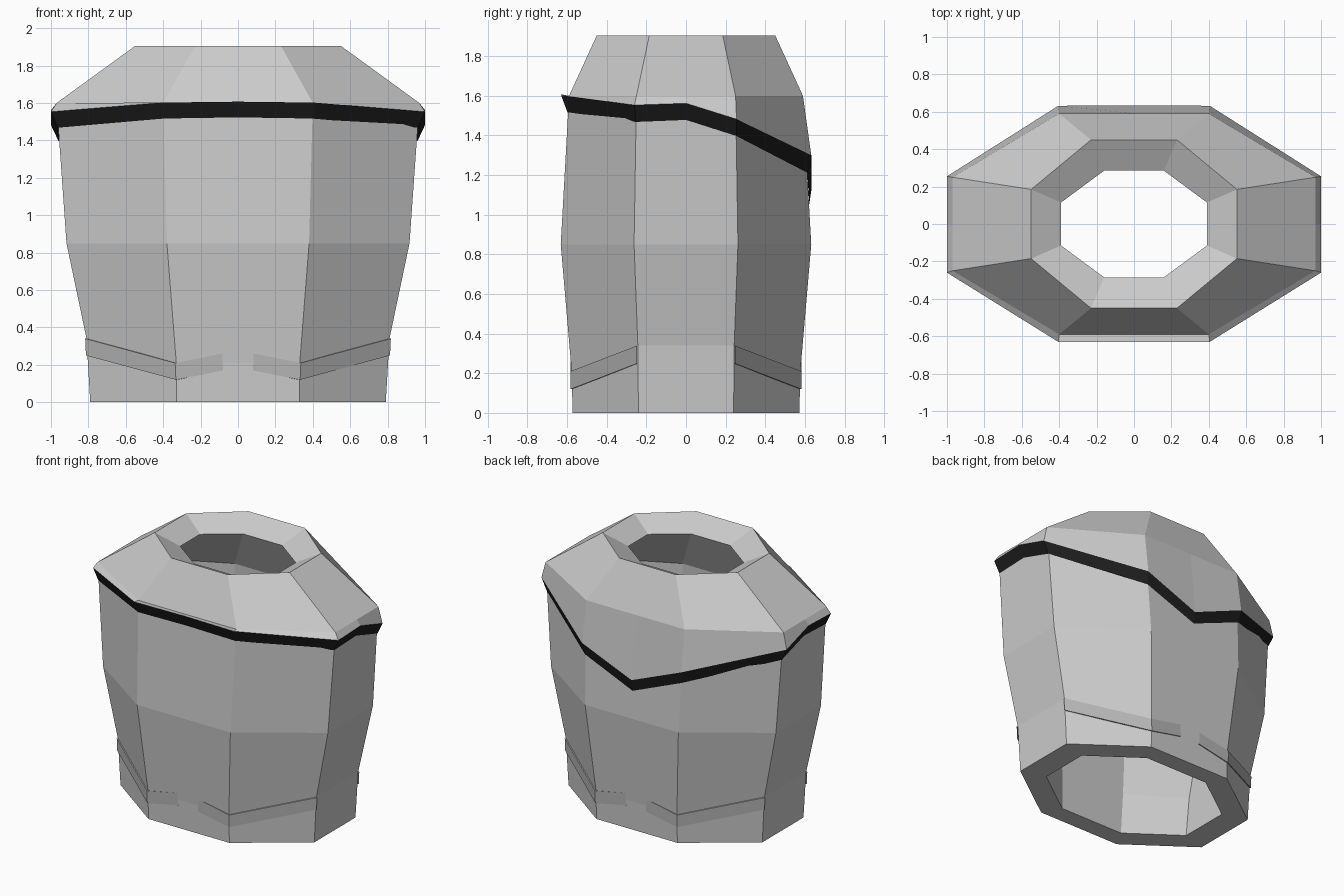
import bpy, bmesh

if "Cube" in bpy.data.objects:
    bpy.data.objects.remove(bpy.data.objects["Cube"])


def material(name, v):
    m = bpy.data.materials.new(name)
    m.diffuse_color = (v, v, v, 1)
    m.use_nodes = True
    m.node_tree.nodes["Principled BSDF"].inputs["Base Color"].default_value = m.diffuse_color
    return m


def make(name, rows, closed=True, wrap=False, mat=None):
    """Skin a list of equal-length point rows with quads."""
    bm = bmesh.new()
    vs = [[bm.verts.new(p) for p in row] for row in rows]
    n = len(rows[0])
    pairs = list(zip(vs, vs[1:])) + ([(vs[-1], vs[0])] if wrap else [])
    for a, b in pairs:
        for i in range(n if closed else n - 1):
            j = (i + 1) % n
            bm.faces.new((a[i], a[j], b[j], b[i]))
    bmesh.ops.recalc_face_normals(bm, faces=bm.faces)
    me = bpy.data.meshes.new(name)
    bm.to_mesh(me)
    bm.free()
    ob = bpy.data.objects.new(name, me)
    bpy.context.collection.objects.link(ob)
    if mat:
        me.materials.append(mat)
    return ob


def octagon(sx, sy, fx, fy, zs, zf=None):
    """Side corners (sx, sy) at height zs, front/back corners (fx, fy) at zf."""
    zf = zs if zf is None else zf
    return [(fx, -fy, zf), (sx, -sy, zs), (sx, sy, zs), (fx, fy, zf),
            (-fx, fy, zf), (-sx, sy, zs), (-sx, -sy, zs), (-fx, -fy, zf)]


def mirrored(half):
    """Complete a right-hand path running front centre to back centre."""
    return half + [(-x, y, z) for x, y, z in half[-2:0:-1]]


black = material("black_trim", 0.012)
dark = material("dark_grey", 0.46)

# Hollow torso shell: outside upwards, over the neck, then back down the inside
make("torso_shell", [
    octagon(.79, .24, .33, .572, 0),
    octagon(.81, .243, .33, .577, .34, .21),
    octagon(.917, .262, .38, .632, .85),
    octagon(.97, .25, .40, .59, 1.6),
    octagon(.55, .185, .23, .45, 1.905),
    octagon(.39, .115, .16, .285, 1.82),
    octagon(.80, .20, .33, .43, 1.5),
    octagon(.75, .21, .31, .46, .85),
    octagon(.64, .19, .265, .43, .3),
    octagon(.61, .185, .255, .44, 0),
], wrap=True)

# Shoulder cape flaring from the shoulder line, dipping to a point at the back
shoulder = mirrored([(0, -.59, 1.6), (.40, -.59, 1.6), (.97, -.25, 1.6), (.97, 0, 1.6),
                     (.97, .25, 1.6), (.40, .59, 1.6), (0, .59, 1.6)])
hem = mirrored([(0, -.63, 1.607), (.405, -.63, 1.602), (1, -.26, 1.553), (1, 0, 1.562),
                (1, .255, 1.482), (.405, .632, 1.30), (0, .634, 1.135)])
tuck = mirrored([(0, -.598, 1.523), (.395, -.598, 1.517), (.962, -.253, 1.468), (.962, 0, 1.478),
                 (.96, .255, 1.397), (.395, .612, 1.212), (0, .622, 1.052)])
make("shoulder_cape", [shoulder, hem])
make("cape_trim", [hem, tuck], mat=black)

# Four hip bands, split at front and back centre
path = [(.08, .582, .17), (.332, .582, .12), (.813, .246, .25)]
for sx, side in ((1, "right"), (-1, "left")):
    for sy, end in ((-1, "front"), (1, "back")):
        low = [(x * sx, y * sy, z) for x, y, z in path]
        high = [(x + .004 * sx, y, z + .09) for x, y, z in low]
        back = .975
        rows = [low, high,
                [(x * back, y * back, z) for x, y, z in high],
                [(x * back, y * back, z) for x, y, z in low]]
        make(f"hip_band_{end}_{side}", rows, closed=False, wrap=True, mat=dark)
